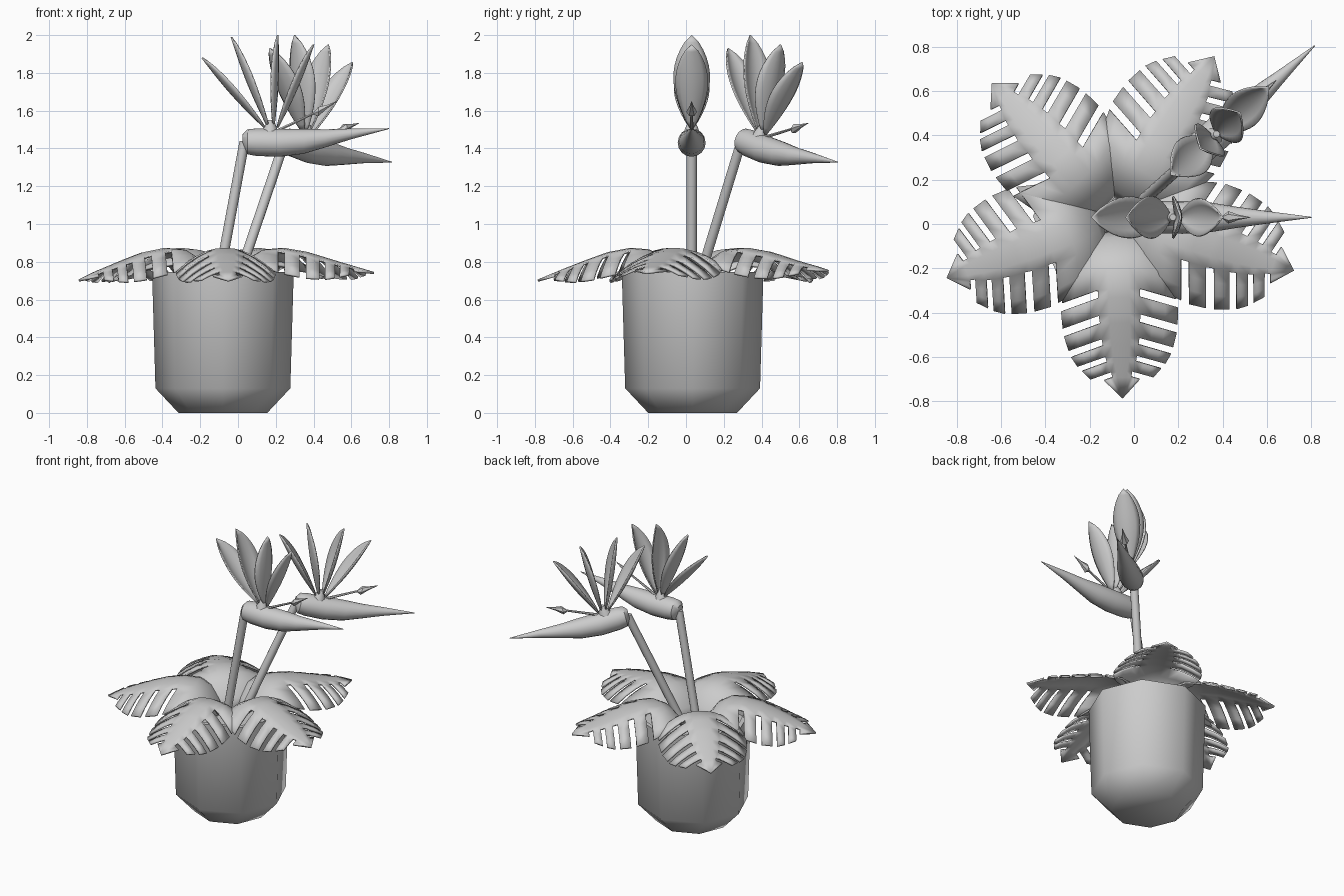
import bpy, bmesh, math
from mathutils import Matrix, Vector

if "Cube" in bpy.data.objects:
    bpy.data.objects.remove(bpy.data.objects["Cube"])

CX, CY = -0.08, 0.035


def finish(name, bm, mat=Matrix(), thick=0, angle=40):
    bmesh.ops.remove_doubles(bm, verts=bm.verts, dist=0.0005)
    bmesh.ops.recalc_face_normals(bm, faces=bm.faces)
    me = bpy.data.meshes.new(name)
    bm.to_mesh(me)
    bm.free()
    me.transform(mat)
    ob = bpy.data.objects.new(name, me)
    bpy.context.collection.objects.link(ob)
    bpy.ops.object.select_all(action='DESELECT')
    ob.select_set(True)
    bpy.context.view_layer.objects.active = ob
    bpy.ops.object.shade_smooth_by_angle(angle=math.radians(angle))
    if thick:
        m = ob.modifiers.new("thickness", 'SOLIDIFY')
        m.thickness = thick
        m.offset = 0
    return ob


def rings(name, secs, n, axis='Z', mat=Matrix(), angle=40):
    """Skin circles; secs = (x, z, radius), rings perpendicular to axis."""
    bm = bmesh.new()
    loops = []
    for x, z, r in secs:
        loop = []
        for i in range(n):
            a = 2 * math.pi * i / n
            c, s = r * math.cos(a), r * math.sin(a)
            loop.append(bm.verts.new((x + c, s, z) if axis == 'Z' else (x, c, z + s)))
        loops.append(loop)
    for a, b in zip(loops, loops[1:]):
        for i in range(n):
            j = (i + 1) % n
            bm.faces.new((a[i], a[j], b[j], b[i]))
    bm.faces.new(loops[0])
    bm.faces.new(loops[-1])
    return finish(name, bm, mat, 0, angle)


def lerp_table(t, x):
    for (x0, y0), (x1, y1) in zip(t, t[1:]):
        if x <= x1:
            break
    return y0 + (y1 - y0) * (x - x0) / (x1 - x0)


# Eight-sided pot with chamfered foot, rim and soil
rings("pot", [(0, 0, .235), (0, .13, .357), (0, .745, .375), (0, .745, .345), (0, .68, .34)],
      8, mat=Matrix.Translation((CX, CY, 0)), angle=50)

# Leaves: rows of (distance out, slit depth, half width); gaps follow GAPS rows
ROWS = [(.06, .03, .07), (.1, .06, .12), (.16, .09, .19), (.23, .1, .25), (.33, .1, .275),
        (.365, .1, .28), (.445, .1, .275), (.48, .095, .27), (.55, .09, .25),
        (.58, .085, .24), (.63, .075, .21), (.655, .07, .19), (.70, .05, .15),
        (.725, .045, .085), (.82, 0, 0)]
GAPS = (4, 6, 8, 10, 12)
ARCH = [(.06, .66), (.1, .74), (.16, .82), (.23, .86), (.33, .868), (.45, .845),
        (.56, .805), (.7, .75), (.82, .70)]


def leaf(name, ang, width, lift, length):
    bm = bmesh.new()
    for side in (1, -1):
        grid = []
        for r, c, w in ROWS:
            ps = [0, c / 2, c] + [c + (w - c) * k / 3 for k in (1, 2, 3)]
            row = []
            for p in ps:
                rr = r + .3 * max(0, p - c)
                z = lerp_table(ARCH, rr) - 1.5 * p * p + lift * (max(0, rr - .3) / .52) ** 2
                row.append(bm.verts.new((rr * length, side * p * width, z)))
            grid.append(row)
        for i in range(len(ROWS) - 1):
            for j in range(5):
                if i in GAPS and j >= 2:
                    continue
                bm.faces.new((grid[i][j], grid[i + 1][j], grid[i + 1][j + 1], grid[i][j + 1]))
    bmesh.ops.remove_doubles(bm, verts=bm.verts, dist=0.0005)
    bmesh.ops.dissolve_degenerate(bm, edges=bm.edges, dist=0.0005)
    mat = Matrix.Translation((CX, CY, 0)) @ Matrix.Rotation(math.radians(ang), 4, 'Z')
    finish(name, bm, mat, .012)


for k, (ang, width, lift, length) in enumerate([(-88, .93, 0, 1), (-17, 1, .04, 1.02),
                                                (58.5, 1, .05, 1.03), (133, 1, 0, 1),
                                                (200, 1, 0, .99)]):
    leaf(f"leaf_{k + 1}", ang, width, lift, length)


def petal(name, base, tip, half, mat):
    """Cupped oval blade from base to tip, broad across y."""
    b, t = Vector((base[0], 0, base[1])), Vector((tip[0], 0, tip[1]))
    d = t - b
    nrm = Vector((d.z, 0, -d.x)).normalized()
    if tip[0] > .15:
        nrm = -nrm          # cup towards the middle of the fan
    bm = bmesh.new()
    grid = []
    for i in range(13):
        s = i / 12
        w = half * (max(0, math.sin(math.pi * s ** 1.15)) ** .75 + .12 * (1 - s))
        row = []
        for j in range(7):
            v = j / 3 - 1
            off = .035 * v * v * (w / half) - .012 * math.sin(math.pi * s)
            q = b + d * s + nrm * off
            row.append(bm.verts.new((q.x, w * v, q.z)))
        grid.append(row)
    for a, c in zip(grid, grid[1:]):
        for j in range(6):
            bm.faces.new((a[j], a[j + 1], c[j + 1], c[j]))
    bmesh.ops.remove_doubles(bm, verts=bm.verts, dist=0.0005)
    bmesh.ops.dissolve_degenerate(bm, edges=bm.edges, dist=0.0005)
    finish(name, bm, mat, .008)


def flower(tag, mat):
    # coordinates are those of the first flower in world space, at y = 0
    mat = mat @ Matrix.Translation((.098, 0, -.72))
    rings("stem_" + tag, [(-.117, .62, .027), (.035, 1.44, .027)], 12, mat=mat)
    rings("bract_" + tag, [(.025, 1.445, .03), (.05, 1.435, .066), (.1, 1.433, .073),
                           (.22, 1.43, .074), (.35, 1.438, .066), (.46, 1.453, .048),
                           (.6, 1.477, .028), (.8, 1.505, .002)], 16, 'X', mat)
    rings("petal_base_" + tag, [(.17, 1.47, .05), (.17, 1.51, .035), (.175, 1.55, .015)],
          10, mat=mat)
    blades = [((.14, 1.51), (-.19, 1.88), .088), ((.16, 1.51), (-.035, 1.99), .09),
              ((.19, 1.52), (.21, 2.0), .09), ((.21, 1.51), (.40, 1.95), .08)]
    for k, (base, tip, half) in enumerate(blades):
        petal(f"petal_{tag}_{k + 1}", base, tip, half, mat)
    rings("arrow_petal_" + tag, [(.2, 1.49, .01), (.4, 1.585, .007), (.425, 1.595, .028),
                                 (.47, 1.62, .012), (.525, 1.65, .001)], 6, 'X', mat)


# Two matching flowers, the second turned and leaned further over
flower("right", Matrix.Translation((-.098, .03, .72)))
flower("back", Matrix.Translation((.026, .094, .783))
       @ Matrix.Rotation(math.radians(42), 4, 'Z') @ Matrix.Rotation(math.radians(14), 4, 'Y'))
